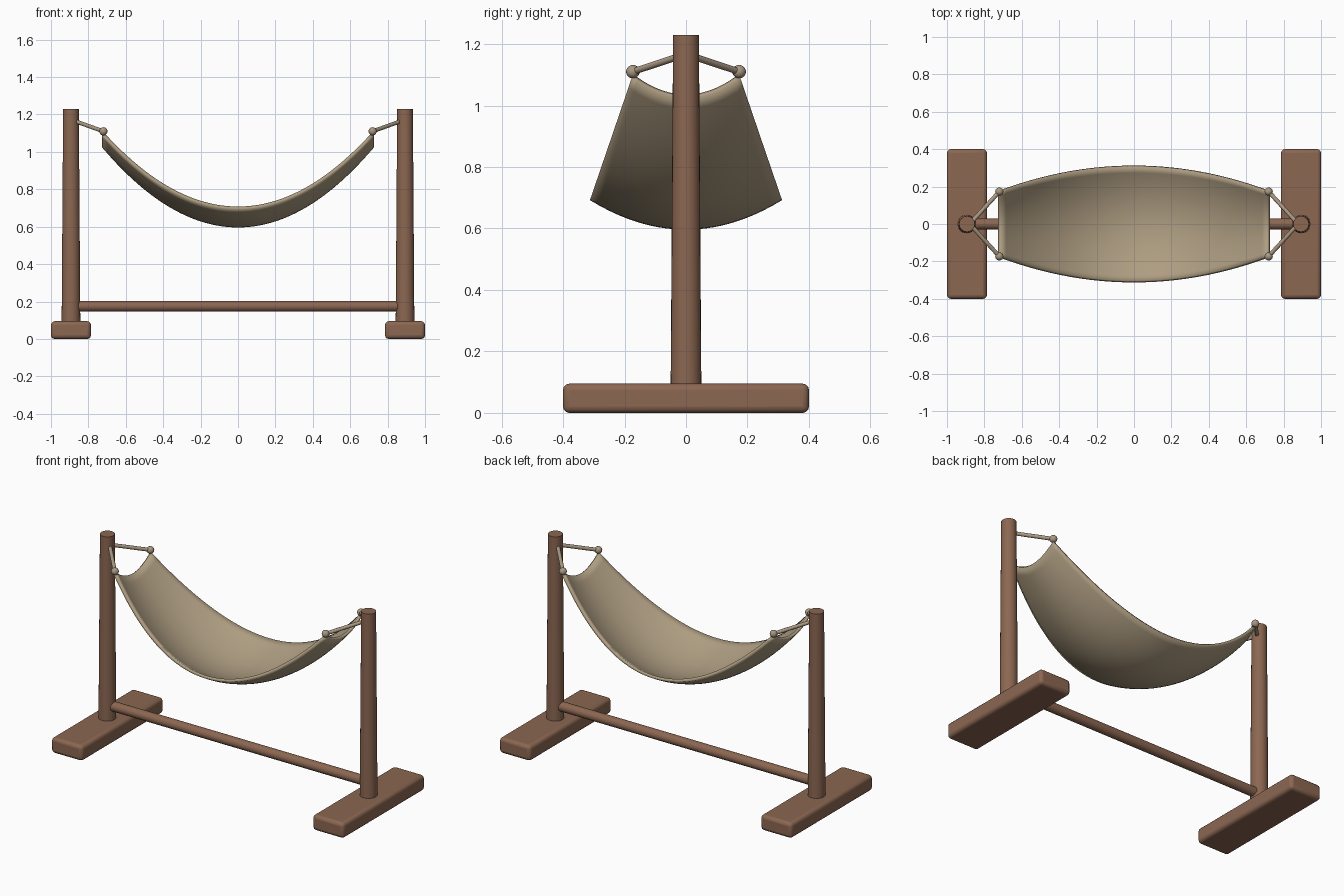
import bpy, bmesh, math
from mathutils import Vector

if "Cube" in bpy.data.objects:
    bpy.data.objects.remove(bpy.data.objects["Cube"])


def material(name, rgb):
    m = bpy.data.materials.new(name)
    m.diffuse_color = (*rgb, 1)
    m.use_nodes = True
    m.node_tree.nodes["Principled BSDF"].inputs["Base Color"].default_value = m.diffuse_color
    return m


WOOD = material("brown wood", (0.26, 0.135, 0.083))
CLOTH = material("tan cloth", (0.42, 0.335, 0.22))
ROPE = material("beige rope", (0.40, 0.315, 0.225))


def smooth(ob, mat, angle=35):
    ob.data.materials.append(mat)
    bpy.ops.object.select_all(action='DESELECT')
    ob.select_set(True)
    bpy.context.view_layer.objects.active = ob
    bpy.ops.object.shade_smooth_by_angle(angle=math.radians(angle))
    return ob


def rod(name, a, b, r1, r2, mat, sides=24):
    """Tapered round bar from a to b."""
    a, b = Vector(a), Vector(b)
    bpy.ops.mesh.primitive_cone_add(vertices=sides, radius1=r1, radius2=r2,
                                    depth=(b - a).length, location=(a + b) / 2)
    ob = bpy.context.object
    ob.name = name
    ob.rotation_euler = (b - a).to_track_quat('Z', 'Y').to_euler()
    return smooth(ob, mat)


POST_X, END_X = 0.893, 0.72

for side, s in (("left", -1), ("right", 1)):
    # Rounded plank foot
    bpy.ops.mesh.primitive_cube_add(size=1, location=(s * POST_X, 0, 0.0475))
    foot = bpy.context.object
    foot.name = side + "_foot"
    foot.scale = (0.214, 0.8, 0.095)
    bpy.ops.object.transform_apply(location=False, rotation=False, scale=True)
    bev = foot.modifiers.new("rounded_edges", 'BEVEL')
    bev.width, bev.segments = 0.02, 3
    smooth(foot, WOOD)

    # Upright post
    rod(side + "_post", (s * POST_X, 0, 0.08), (s * POST_X, 0, 1.23), 0.05, 0.042, WOOD)

    # Ropes and corner knots
    for end, t in (("front", -1), ("back", 1)):
        knot = (s * END_X, t * 0.173, 1.11)
        rod(f"{side}_{end}_rope", (s * (POST_X - 0.015), 0, 1.167), knot,
            0.011, 0.011, ROPE, 12)
        bpy.ops.mesh.primitive_uv_sphere_add(segments=16, ring_count=10,
                                             radius=0.022, location=knot)
        bpy.context.object.name = f"{side}_{end}_knot"
        smooth(bpy.context.object, ROPE, 60)

# Rail between the posts
rod("stretcher_rail", (-0.86, 0, 0.175), (0.86, 0, 0.175), 0.029, 0.029, WOOD)

# Sagging cloth sling: width, edge height and cross sag all vary along its length
NX, NY = 48, 20
bm = bmesh.new()
grid = []
for i in range(NX + 1):
    u = 2 * i / NX - 1
    half_width = 0.308 - 0.135 * u * u
    edge_z = 0.70 + 0.395 * u * u
    sag = 0.095 - 0.03 * u * u
    row = []
    for j in range(NY + 1):
        v = 2 * j / NY - 1
        row.append(bm.verts.new((END_X * u, half_width * v, edge_z - sag * (1 - v * v))))
    grid.append(row)
for i in range(NX):
    for j in range(NY):
        bm.faces.new((grid[i][j], grid[i + 1][j], grid[i + 1][j + 1], grid[i][j + 1]))
mesh = bpy.data.meshes.new("sling")
bm.to_mesh(mesh)
bm.free()
sling = bpy.data.objects.new("sling", mesh)
bpy.context.collection.objects.link(sling)
thick = sling.modifiers.new("thickness", 'SOLIDIFY')
thick.thickness, thick.offset = 0.018, 0
smooth(sling, CLOTH, 40)
